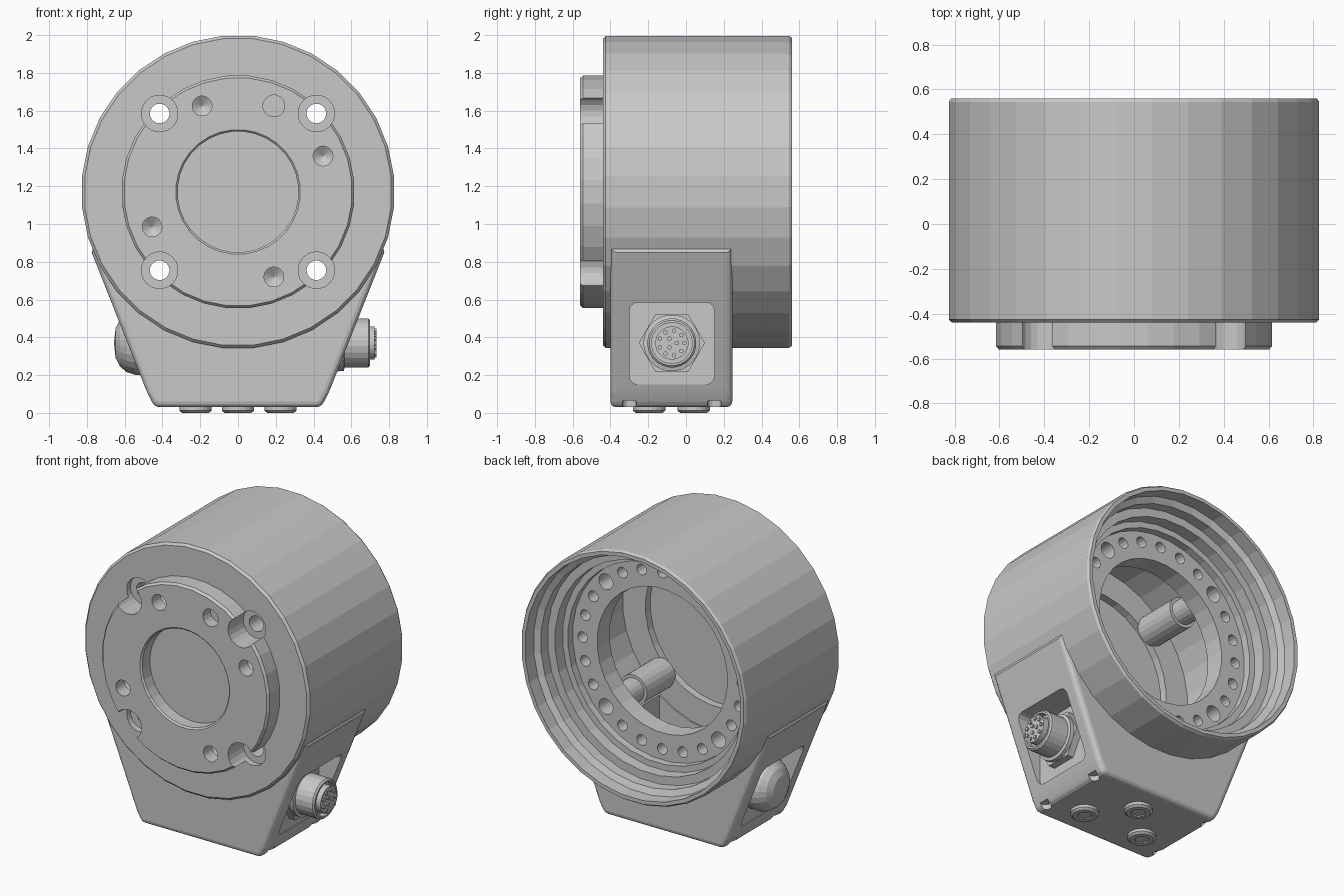
import bpy, bmesh, math
from mathutils import Matrix, Vector

if "Cube" in bpy.data.objects:
    bpy.data.objects.remove(bpy.data.objects["Cube"])

CZ = 1.17                      # height of the drum axis
ALONG_Y = Matrix.Rotation(-math.pi / 2, 4, 'X')
ALONG_X = Matrix.Rotation(math.pi / 2, 4, 'Y')
ALONG_NX = Matrix.Rotation(-math.pi / 2, 4, 'Y')
ALONG_Z = Matrix.Identity(4)

grey = bpy.data.materials.new("machined_grey")
grey.diffuse_color = (0.58, 0.58, 0.58, 1)
grey.use_nodes = True
grey.node_tree.nodes["Principled BSDF"].inputs["Base Color"].default_value = grey.diffuse_color


def finish(bm, name):
    bmesh.ops.recalc_face_normals(bm, faces=bm.faces)
    me = bpy.data.meshes.new(name)
    bm.to_mesh(me)
    bm.free()
    me.materials.append(grey)
    ob = bpy.data.objects.new(name, me)
    bpy.context.collection.objects.link(ob)
    return ob


def lathe(name, profile, axis, spots=((0, 0, 0),), seg=32, closed=False):
    """Revolve (radius, distance) points round an axis, once for each spot."""
    bm = bmesh.new()
    for spot in spots:
        mat = Matrix.Translation(spot) @ axis
        rings = []
        for r, t in profile:
            n = 1 if r == 0 else seg
            rings.append([bm.verts.new(mat @ Vector((
                r * math.cos(math.tau * (i + .5) / seg),
                r * math.sin(math.tau * (i + .5) / seg), t))) for i in range(n)])
        pairs = list(zip(rings, rings[1:]))
        if closed:
            pairs.append((rings[-1], rings[0]))
        for a, b in pairs:
            for i in range(seg):
                j = (i + 1) % seg
                if len(a) == 1:
                    bm.faces.new((a[0], b[i], b[j]))
                elif len(b) == 1:
                    bm.faces.new((a[i], a[j], b[0]))
                else:
                    bm.faces.new((a[i], a[j], b[j], b[i]))
    return finish(bm, name)


def rod(name, r, t0, t1, axis, spots, seg=16):
    return lathe(name, [(0, t0), (r, t0), (r, t1), (0, t1)], axis, spots, seg)


def prism(name, half, y0, y1, bevel=0.0, edge_test=None):
    """Extrude a left-right symmetric (x, z) outline from y0 to y1."""
    bm = bmesh.new()
    pts = half + [(-x, z) for x, z in reversed(half)]
    a = [bm.verts.new((x, y0, z)) for x, z in pts]
    b = [bm.verts.new((x, y1, z)) for x, z in pts]
    bm.faces.new(a)
    bm.faces.new(b)
    for i in range(len(pts)):
        j = (i + 1) % len(pts)
        bm.faces.new((a[i], a[j], b[j], b[i]))
    if bevel:
        bmesh.ops.recalc_face_normals(bm, faces=bm.faces)
        edges = [e for e in bm.edges if edge_test is None or edge_test(e)]
        bmesh.ops.bevel(bm, geom=edges, offset=bevel, segments=3, profile=.5,
                        affect='EDGES')
    return finish(bm, name)


def combine(target, other, op='DIFFERENCE'):
    mod = target.modifiers.new("cut", 'BOOLEAN')
    mod.operation, mod.solver, mod.object = op, 'EXACT', other
    bpy.context.view_layer.objects.active = target
    bpy.ops.object.modifier_apply(modifier=mod.name)
    bpy.data.objects.remove(other)


# Drum with the raised front boss
housing = lathe("housing", [(0, -.56), (.605, -.56), (.618, -.545), (.618, -.44), (.815, -.44),
                            (.83, -.425), (.83, .545), (.82, .56), (0, .56)],
                ALONG_Y, [(0, 0, CZ)])

# Tapered base below the drum, rounded on its lower edges
base = prism("base", [(.44, .03), (.478, .10), (.775, .85), (.70, 1.1)], -.40, .245, .03,
             lambda e: min(v.co.z for v in e.verts) < .8)
combine(housing, base, 'UNION')

# Stepped rear bore with inner flange, then the wide chamber behind it
bore = lathe("bore", [(0, -.38), (.53, -.38), (.53, -.33), (.70, -.33), (.70, .12), (.48, .12),
                      (.48, .25), (.66, .25), (.66, .30), (.70, .30), (.70, .38), (.755, .38),
                      (.755, .45), (.795, .47), (.795, .60), (0, .60)],
             ALONG_Y, [(0, 0, CZ)])
combine(housing, bore)
combine(housing, prism("base_hollow", [(.36, .10), (.42, .18), (.42, .85)], -.32, .105))

# Round recess in the boss
combine(housing, lathe("recess", [(0, -.6), (.335, -.6), (.335, -.565), (.32, -.55),
                                  (.32, -.47), (0, -.47)], ALONG_Y, [(0, 0, CZ)]))

# Corner bolt holes with counterbores
corners = [(sx * .415, 0, CZ + sz * .415) for sx in (-1, 1) for sz in (-1, 1)]
combine(housing, lathe("bolt_holes", [(0, -.6), (.097, -.6), (.097, -.40), (.052, -.40),
                                      (.052, .28), (0, .28)], ALONG_Y, corners, 20))

# Conical blind holes in the boss and one shallow one
pins = [(-.19, 0, 1.625), (.45, 0, 1.36), (-.455, 0, .985), (.19, 0, .72)]
combine(housing, lathe("pin_holes", [(0, -.6), (.052, -.6), (.052, -.47), (0, -.435)],
                       ALONG_Y, pins))
combine(housing, rod("flat_pin_hole", .058, -.6, -.48, ALONG_Y, [(.19, 0, 1.625)]))

# Ring of holes in the rear flange, leaving the corner bolt holes alone
ring = [(.587 * math.cos(math.radians(a)), 0, CZ + .587 * math.sin(math.radians(a)))
        for a in range(0, 360, 15) if a % 90 != 45]
combine(housing, rod("flange_holes", .036, .15, .28, ALONG_Y, ring, 12))

# Side pockets with upright floors and rounded corners
for s in (-1, 1):
    bm = bmesh.new()
    bmesh.ops.create_cube(bm, size=1, matrix=Matrix.Translation((s * .69, -.075, .368))
                          @ Matrix.Diagonal((.4, .45, .435, 1)))
    along = [e for e in bm.edges if abs(e.verts[0].co.x - e.verts[1].co.x) > .1]
    bmesh.ops.bevel(bm, geom=along, offset=.045, segments=3, profile=.5, affect='EDGES')
    combine(housing, finish(bm, "side_pocket"))

# Small screw notches at the lower corners
notches = [(s * .445, y, 0) for s in (-1, 1) for y in (-.30, .15)]
combine(housing, rod("screw_notches", .037, -.02, .065, ALONG_Z, notches, 12))

# Bolt sleeves inside the chamber
lathe("bolt_sleeves", [(.052, -.34), (.10, -.34), (.10, -.04), (.08, -.04), (.08, .13),
                       (.052, .13)], ALONG_Y, corners, 20, closed=True)

# Round connector on the right side: hex nut, shell, insert and pins
PORT = (0, -.075, .37)
rod("connector_nut", .175, .48, .535, ALONG_X, [PORT], 6)
lathe("connector_shell", [(0, .50), (.15, .50), (.15, .56), (.13, .565), (.13, .69), (.12, .70),
                          (.108, .70), (.108, .66), (.088, .66), (.088, .722), (0, .722)],
      ALONG_X, [PORT], 24)
pin_spots = [(0, PORT[1] + r * math.cos(math.tau * i / n), PORT[2] + r * math.sin(math.tau * i / n))
             for r, n in ((.066, 9), (.026, 3)) for i in range(n)]
rod("connector_pins", .012, .71, .732, ALONG_X, pin_spots, 8)

# Domed plug on the left side
lathe("side_plug", [(0, .48), (.17, .48), (.17, .545), (.155, .59), (.125, .625), (.08, .648),
                    (0, .657)], ALONG_NX, [PORT], 24)

# Three plugs under the base
feet = [(.225, -.195, 0), (0, .04, 0), (-.225, -.195, 0)]
lathe("bottom_plugs", [(0, .006), (.04, .006), (.045, 0), (.072, 0), (.087, .012), (.087, .05),
                       (0, .05)], ALONG_Z, feet, 20)
